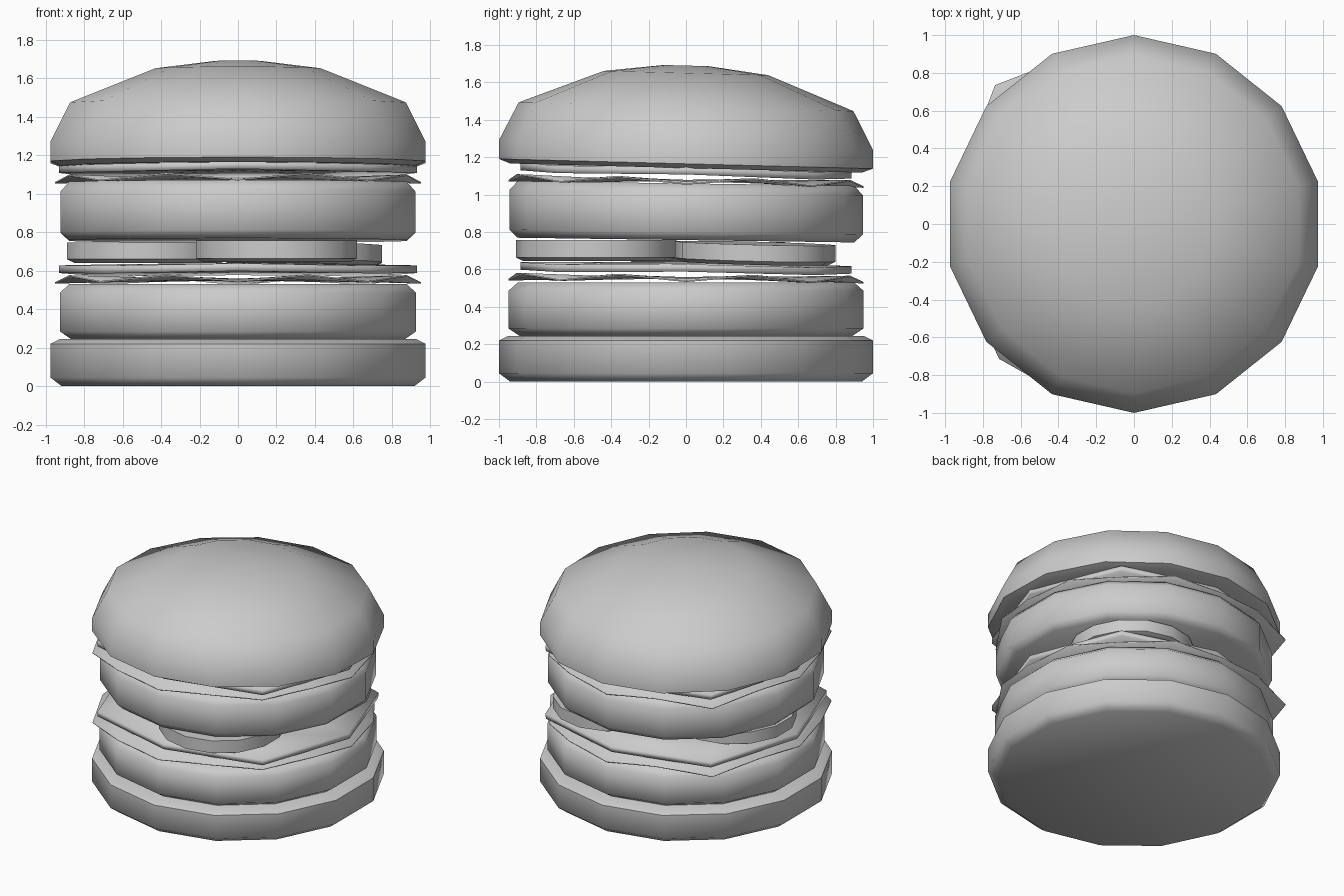
import bpy, bmesh
from math import sin, cos, pi, radians

if "Cube" in bpy.data.objects:
    bpy.data.objects.remove(bpy.data.objects["Cube"])


def finish(name, bm, angle=60):
    bmesh.ops.recalc_face_normals(bm, faces=bm.faces)
    me = bpy.data.meshes.new(name)
    bm.to_mesh(me)
    bm.free()
    ob = bpy.data.objects.new(name, me)
    bpy.context.collection.objects.link(ob)
    bpy.ops.object.select_all(action='DESELECT')
    ob.select_set(True)
    bpy.context.view_layer.objects.active = ob
    bpy.ops.object.shade_smooth_by_angle(angle=radians(angle))
    return ob


def lathe(name, profile, center=(0, 0), tilt=(0, 0), sides=14):
    """Revolve (radius, z) points, capped at both ends; tilt is the slope in x and y."""
    bm = bmesh.new()
    rings = []
    for r, z in profile:
        ring = []
        for i in range(sides):
            a = pi / 2 + 2 * pi * i / sides
            x, y = r * cos(a), r * sin(a)
            ring.append(bm.verts.new((center[0] + x, center[1] + y,
                                      z + tilt[0] * x + tilt[1] * y)))
        rings.append(ring)
    for lo, hi in zip(rings, rings[1:]):
        for i in range(sides):
            j = (i + 1) % sides
            bm.faces.new((lo[i], lo[j], hi[j], hi[i]))
    bm.faces.new(rings[0][::-1])
    bm.faces.new(rings[-1])
    return finish(name, bm)


def sheet(name, rim, z, thickness, angle=30):
    """Thin sheet: a fan from the centre to rim points (x, y, z offset)."""
    bm = bmesh.new()
    mid = bm.verts.new((0, 0, z))
    inner = [bm.verts.new((x * .6, y * .6, z + dz * .4)) for x, y, dz in rim]
    outer = [bm.verts.new((x, y, z + dz)) for x, y, dz in rim]
    n = len(rim)
    for i in range(n):
        j = (i + 1) % n
        bm.faces.new((mid, inner[i], inner[j]))
        bm.faces.new((inner[i], outer[i], outer[j], inner[j]))
    ob = finish(name, bm, angle)
    mod = ob.modifiers.new("thickness", 'SOLIDIFY')
    mod.thickness = thickness
    mod.offset = 0
    return ob


# Buns
lathe("bottom_bun", [(.94, 0), (1, .045), (1, .22), (.95, .245)])
lathe("top_bun", [(.94, 1.142), (1, 1.165), (1, 1.265), (.895, 1.47), (.44, 1.65), (.12, 1.69)],
      tilt=(0, -.026))

# Patties
lathe("lower_patty", [(.89, .245), (.95, .285), (.95, .485), (.90, .53)])
lathe("upper_patty", [(.90, .757), (.945, .8), (.945, 1.01), (.90, 1.06)], tilt=(0, -.014))

# Lettuce leaves with a ruffled rim, and cheese slices with drooping corners
for level, z, slope in (("lower", .555, -.012), ("upper", 1.075, -.025)):
    leaf = []
    bumps = {6: 1.04, 10: 1.01, 11: .98}
    for i in range(16):
        a = 2 * pi * i / 16
        r = bumps.get(i, .95)
        dz = (.015 if i % 2 else -.018) + slope * .7 * r * sin(a)
        leaf.append((r * cos(a), r * sin(a), dz))
    sheet(level + "_lettuce", leaf, z, .008)

    slab = []
    for i in range(8):
        a = pi * i / 4
        r = .975 if i % 2 else (.93 if i % 4 == 0 else .885)
        x, y = r * cos(a), r * sin(a)
        slab.append((x, y, slope * y - (.022 if i % 2 else .012)))
    sheet(level + "_cheese", slab, z + .065, .04)

# Tomato slices
for i, (x, y, lo, hi, tx, ty) in enumerate([(.2, -.48, .645, .757, 0, 0),
                                            (-.47, .1, .64, .748, 0, 0),
                                            (.33, .37, .632, .74, -.02, -.025)]):
    lathe("tomato_slice_%d" % (i + 1), [(.39, lo), (.43, lo + .02), (.43, hi)],
          center=(x, y), tilt=(tx, ty))
